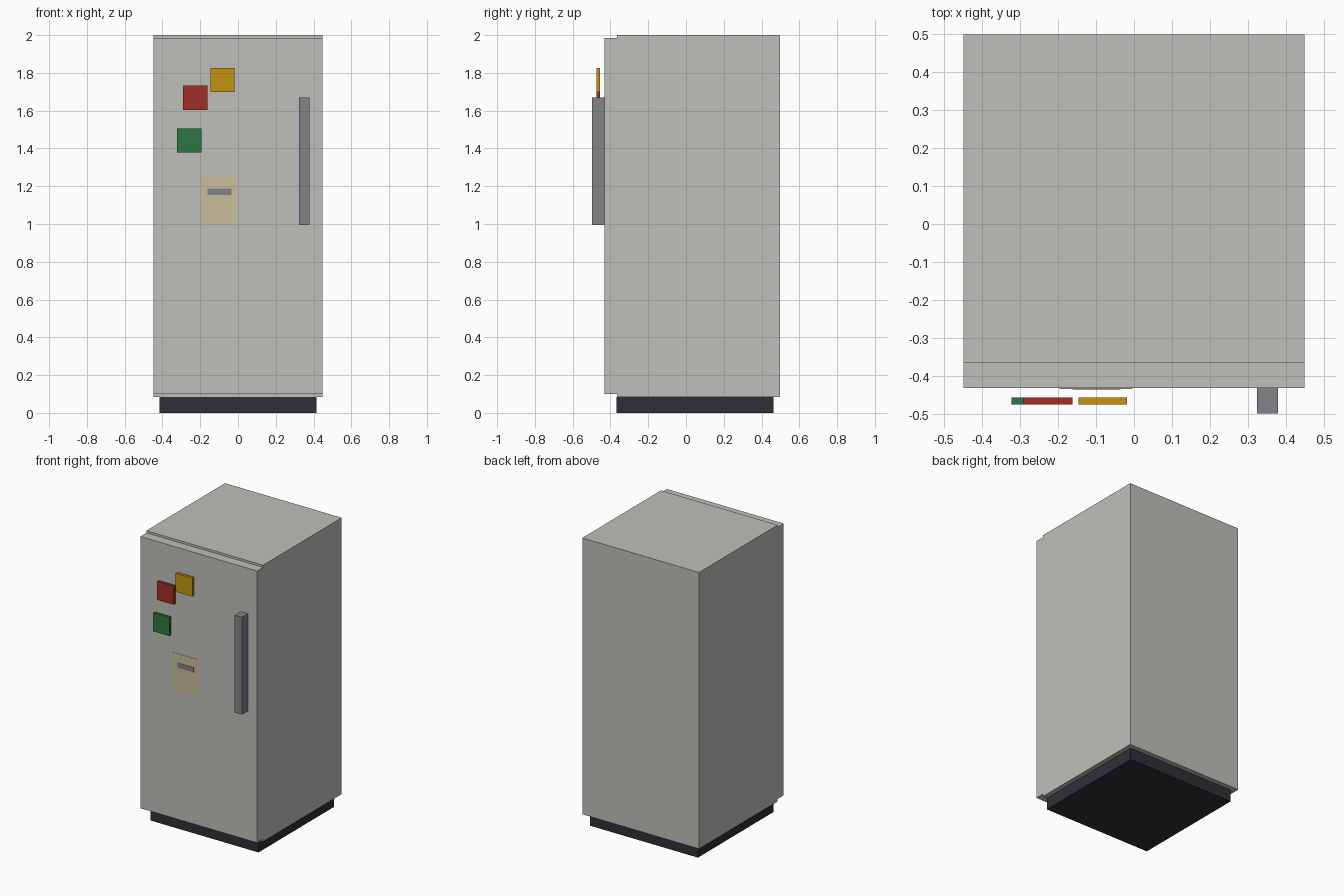
import bpy
import bmesh

if "Cube" in bpy.data.objects:
    bpy.data.objects.remove(bpy.data.objects["Cube"])


def material(name, rgb):
    m = bpy.data.materials.new(name)
    m.diffuse_color = (*rgb, 1.0)
    m.use_nodes = True
    m.node_tree.nodes["Principled BSDF"].inputs["Base Color"].default_value = m.diffuse_color
    return m


enamel = material("pale_grey_enamel", (0.52, 0.52, 0.49))
dark = material("dark_plinth", (0.028, 0.028, 0.038))
metal = material("grey_metal", (0.225, 0.228, 0.245))
red = material("red", (0.36, 0.028, 0.02))
yellow = material("yellow", (0.55, 0.30, 0.005))
green = material("green", (0.026, 0.185, 0.058))
cream = material("cream_paper", (0.59, 0.52, 0.325))


def box(name, x, y, z, mat):
    """Box spanning the (min, max) ranges on each axis."""
    bm = bmesh.new()
    bmesh.ops.create_cube(bm, size=1.0)
    for v in bm.verts:
        v.co = [r[0] if c < 0 else r[1] for c, r in zip(v.co, (x, y, z))]
    mesh = bpy.data.meshes.new(name)
    bm.to_mesh(mesh)
    bm.free()
    mesh.materials.append(mat)
    obj = bpy.data.objects.new(name, mesh)
    bpy.context.collection.objects.link(obj)
    return obj


DOOR_Y = -0.431  # front face of the door
W = 0.448        # half width

# Cabinet, door and recessed plinth
box("cabinet", (-W, W), (-0.365, 0.497), (0.083, 2.0), enamel)
box("door", (-W, W), (DOOR_Y, -0.365), (0.10, 1.985), enamel)
box("plinth", (-0.415, 0.415), (-0.368, 0.462), (0.0, 0.083), dark)

# Door handle
box("handle", (0.323, 0.378), (-0.497, DOOR_Y), (0.995, 1.67), metal)

# Square magnets standing off the door
for name, x, z, mat in (("red_magnet", -0.226, 1.668, red),
                        ("yellow_magnet", -0.082, 1.763, yellow),
                        ("green_magnet", -0.258, 1.442, green)):
    box(name, (x - 0.064, x + 0.064), (-0.474, -0.455),
        (z - 0.064, z + 0.064), mat)

# Paper note with a printed bar
box("note", (-0.196, -0.004), (DOOR_Y - 0.002, DOOR_Y), (0.995, 1.25), cream)
box("note_bar", (-0.161, -0.035), (DOOR_Y - 0.004, DOOR_Y - 0.002),
    (1.154, 1.188), metal)
